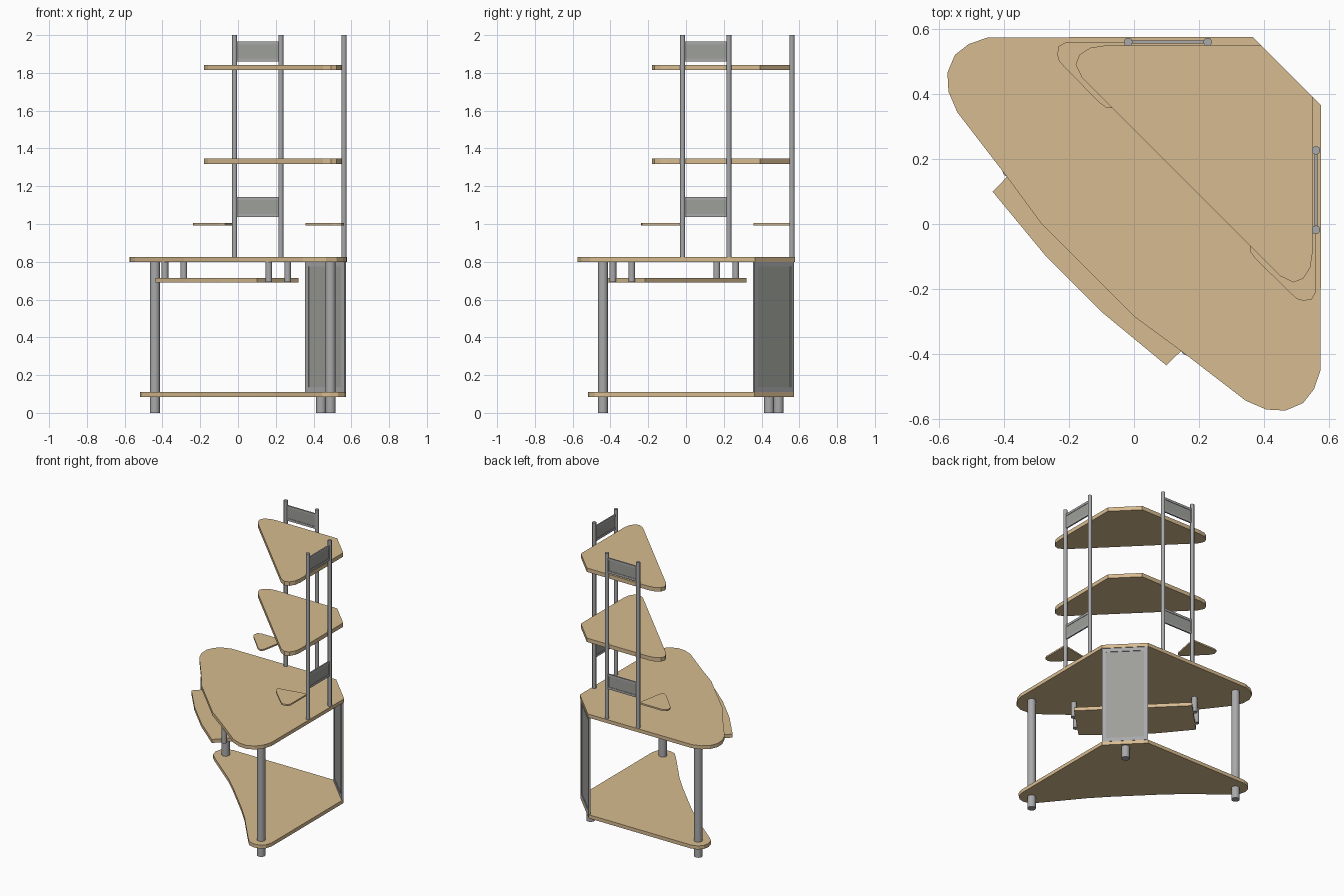
import bpy, bmesh, math
from mathutils import Vector

if "Cube" in bpy.data.objects:
    bpy.data.objects.remove(bpy.data.objects["Cube"])


def material(name, color):
    m = bpy.data.materials.new(name)
    m.diffuse_color = (*color, 1)
    m.use_nodes = True
    m.node_tree.nodes["Principled BSDF"].inputs["Base Color"].default_value = m.diffuse_color
    return m


WOOD = material("wood", (0.68, 0.50, 0.28))
METAL = material("metal", (0.40, 0.40, 0.41))
GLASS = material("panel_grey", (0.34, 0.35, 0.32))


def finish(bm, name, mat):
    bmesh.ops.recalc_face_normals(bm, faces=bm.faces)
    me = bpy.data.meshes.new(name)
    bm.to_mesh(me)
    bm.free()
    ob = bpy.data.objects.new(name, me)
    bpy.context.collection.objects.link(ob)
    me.materials.append(mat)
    return ob


def slab(name, outline, z0, z1, mat=WOOD):
    """Flat board extruded upwards from a plan outline."""
    bm = bmesh.new()
    f = bm.faces.new([bm.verts.new((x, y, z0)) for x, y in outline])
    top = bmesh.ops.extrude_face_region(bm, geom=[f])["geom"]
    for v in top:
        if isinstance(v, bmesh.types.BMVert):
            v.co.z = z1
    return finish(bm, name, mat)


def rod(name, x, y, z0, z1, r):
    bm = bmesh.new()
    bmesh.ops.create_cone(bm, cap_ends=True, segments=20, radius1=r, radius2=r, depth=z1 - z0)
    bmesh.ops.translate(bm, vec=(x, y, (z0 + z1) / 2), verts=bm.verts)
    ob = finish(bm, name, METAL)
    for p in ob.data.polygons:
        p.use_smooth = len(p.vertices) == 4
    return ob


def wall(name, a, b, z0, z1, t, mat):
    """Upright plate of thickness t centred on the plan line a-b."""
    a, b = Vector(a), Vector(b)
    d = (b - a).normalized()
    n = Vector((-d.y, d.x)) * t / 2
    return slab(name, [a + n, b + n, b - n, a - n], z0, z1, mat)


def framed_panel(name, a, b, z0, z1, t, border):
    """Thin plate held in a thicker four-bar frame."""
    a, b = Vector(a), Vector(b)
    d = (b - a).normalized() * border
    wall(name + "_plate", a + d, b - d, z0 + border, z1 - border, t * 0.4, GLASS)
    wall(name + "_left_bar", a, a + d, z0, z1, t, METAL)
    wall(name + "_right_bar", b - d, b, z0, z1, t, METAL)
    wall(name + "_bottom_bar", a + d, b - d, z0, z0 + border, t, METAL)
    wall(name + "_top_bar", a + d, b - d, z1 - border, z1, t, METAL)


def swap(pts):
    """Mirror across the x = y diagonal."""
    return [(y, x) for x, y in pts]


def diagonal(half):
    """Close an outline that is symmetric about x = y."""
    return half + swap(half)[::-1]


# desk top, rounded wings and bowed front
slab("desk_top", diagonal([(0.577, 0.366), (0.575, -0.450), (0.555, -0.509), (0.521, -0.552),
     (0.467, -0.575), (0.408, -0.572), (0.345, -0.545), (0.150, -0.395), (0.0, -0.285)]), 0.80, 0.825)

# lower shelf with hollowed front
slab("lower_shelf", diagonal([(0.573, 0.362), (0.573, -0.440), (0.560, -0.485), (0.530, -0.512),
     (0.490, -0.520), (0.445, -0.508), (0.405, -0.465), (0.205, -0.220), (0.100, -0.108)]), 0.085, 0.11)

# two upper shelves
for label, z in (("middle_shelf", 1.318), ("top_shelf", 1.815)):
    slab(label, diagonal([(0.550, 0.393), (0.550, -0.090), (0.543, -0.135), (0.522, -0.168),
         (0.492, -0.180), (0.450, -0.160)]), z, z + 0.028)

# small side shelves
small = [(0.560, -0.028), (0.560, -0.210), (0.548, -0.232), (0.522, -0.237), (0.500, -0.230),
         (0.375, -0.108), (0.358, -0.085), (0.357, -0.068), (0.375, -0.058), (0.520, -0.030)]
slab("right_small_shelf", small, 0.993, 1.004)
slab("back_small_shelf", swap(small), 0.993, 1.004)

# keyboard tray and its hangers
slab("keyboard_tray", diagonal([(0.320, -0.218), (0.100, -0.436), (-0.095, -0.275)]), 0.69, 0.715)
for i, p in enumerate([(0.163, -0.387), (0.263, -0.287)]):
    for side, (x, y) in (("right", p), ("left", p[::-1])):
        rod(f"{side}_tray_hanger_{i}", x, y, 0.692, 0.80, 0.018)

# legs
rod("front_leg", 0.49, -0.44, 0, 0.80, 0.027)
rod("back_leg", -0.44, 0.49, 0, 0.80, 0.027)
rod("corner_foot", 0.44, 0.44, 0, 0.085, 0.027)

# corner panel between lower shelf and desk top
framed_panel("corner_panel", (0.359, 0.568), (0.568, 0.359), 0.11, 0.80, 0.014, 0.026)

# two upright racks on the rear edges
rack = [(0.561, -0.018), (0.561, 0.227)]
for side, pts in (("right", rack), ("back", swap(rack))):
    for i, (x, y) in enumerate(pts):
        rod(f"{side}_rack_post_{i}", x, y, 0.825, 2.0, 0.013)
    for label, z in (("lower", 1.037), ("upper", 1.86)):
        framed_panel(f"{side}_rack_{label}_panel", *pts, z, z + 0.107, 0.010, 0.016)
